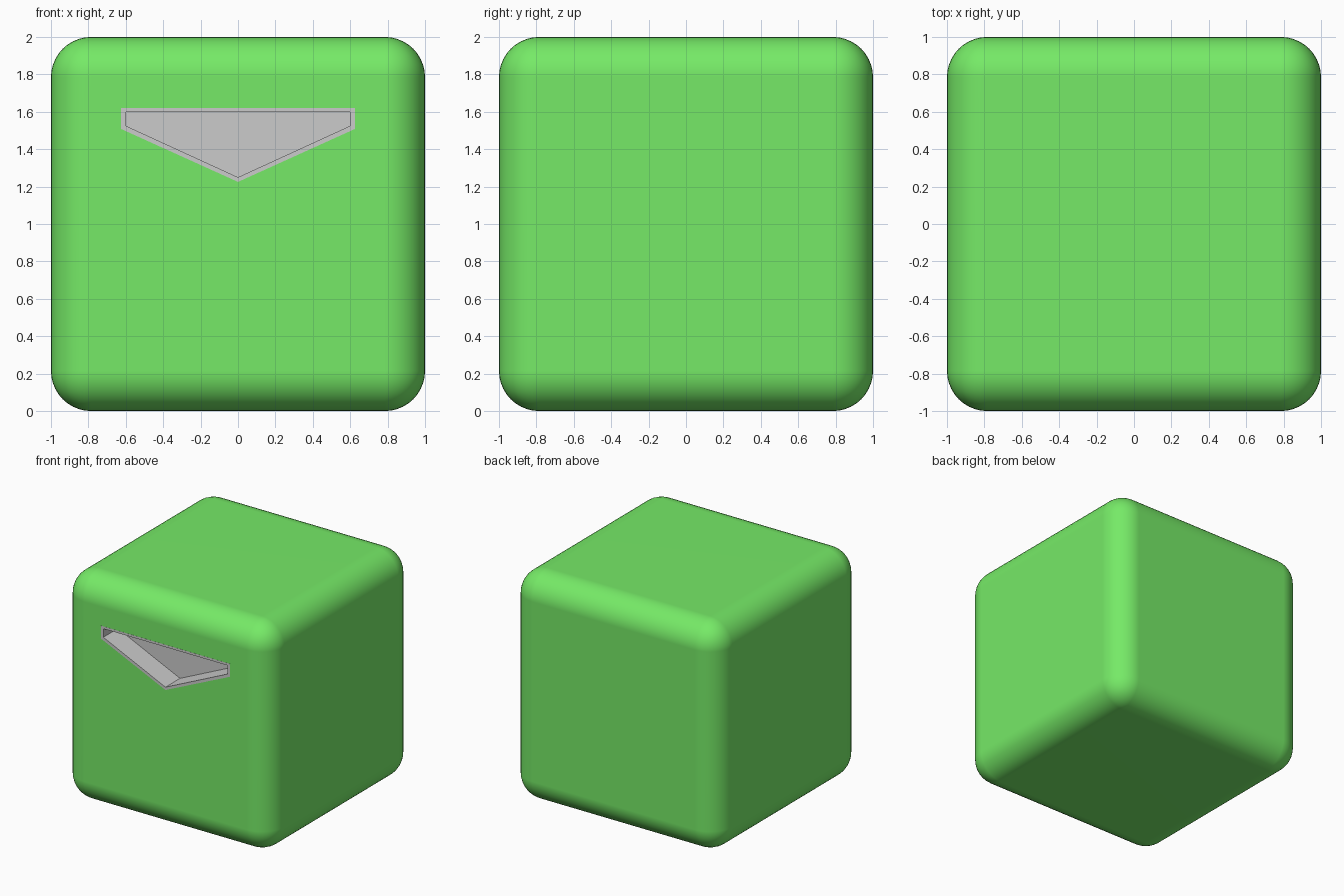
import bpy, bmesh

if "Cube" in bpy.data.objects:
    bpy.data.objects.remove(bpy.data.objects["Cube"])

green = bpy.data.materials.new("green_body")
green.diffuse_color = (0.18, 0.82, 0.135, 1)
green.use_nodes = True
green.node_tree.nodes["Principled BSDF"].inputs["Base Color"].default_value = green.diffuse_color


def make_object(name, bm):
    bmesh.ops.recalc_face_normals(bm, faces=bm.faces)
    mesh = bpy.data.meshes.new(name)
    bm.to_mesh(mesh)
    bm.free()
    obj = bpy.data.objects.new(name, mesh)
    bpy.context.collection.objects.link(obj)
    return obj


def prism(name, half, top, shoulder, tip, y0, y1):
    """Symmetric five-sided arrow outline in XZ, extruded along y."""
    bm = bmesh.new()
    pts = [(-half, top), (-half, shoulder), (0, tip), (half, shoulder), (half, top)]
    face = bm.faces.new([bm.verts.new((x, y0, z)) for x, z in pts])
    ext = bmesh.ops.extrude_face_region(bm, geom=[face])
    moved = [v for v in ext["geom"] if isinstance(v, bmesh.types.BMVert)]
    bmesh.ops.translate(bm, verts=moved, vec=(0, y1 - y0, 0))
    return make_object(name, bm)


def cut(obj, cutter):
    """Subtract the cutter, then remove it."""
    mod = obj.modifiers.new("cut", 'BOOLEAN')
    mod.operation, mod.solver, mod.object = 'DIFFERENCE', 'EXACT', cutter
    bpy.context.view_layer.objects.active = obj
    bpy.ops.object.modifier_apply(modifier=mod.name)
    bpy.data.objects.remove(cutter)


# Rounded cube body
bm = bmesh.new()
bmesh.ops.create_cube(bm, size=2)
bmesh.ops.translate(bm, verts=bm.verts, vec=(0, 0, 1))
bmesh.ops.bevel(bm, geom=bm.edges[:], offset=0.215, segments=10, profile=0.5, affect='EDGES')
body = make_object("body", bm)
body.data.materials.append(green)

# Opening in the front of the body
outer = (0.625, 1.62, 1.508, 1.225)
inner = (0.60, 1.60, 1.525, 1.25)
cut(body, prism("opening_cutter", *outer, -1.2, -0.78))

# Grey lined tray with a thin rim, set into the opening
tray = prism("recess_tray", *outer, -1.001, -0.78)
cut(tray, prism("tray_cutter", *inner, -1.2, -0.8))

# Smooth rounded edges, flat large faces
bpy.ops.object.select_all(action='DESELECT')
body.select_set(True)
bpy.context.view_layer.objects.active = body
bpy.ops.object.shade_smooth_by_angle(angle=0.52)
weighted = body.modifiers.new("weighted_normals", 'WEIGHTED_NORMAL')
weighted.keep_sharp = True
